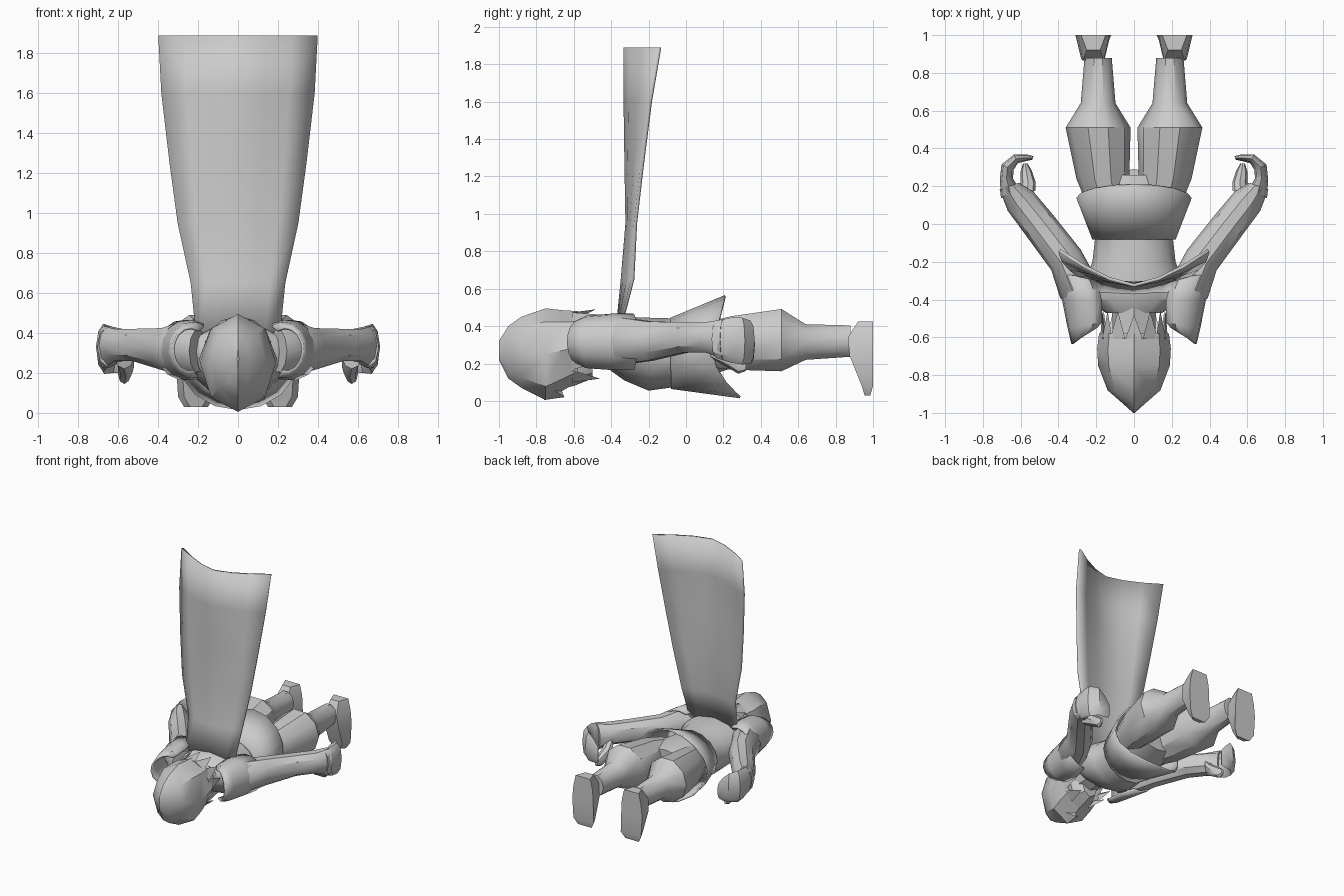
import bpy, math
from math import sin, cos, pi, radians

if "Cube" in bpy.data.objects:
    bpy.data.objects.remove(bpy.data.objects["Cube"])

def finish(name, verts, faces, mirror=False, thick=0, angle=35):
    me = bpy.data.meshes.new(name)
    me.from_pydata(verts, [], faces)
    ob = bpy.data.objects.new(name, me)
    bpy.context.collection.objects.link(ob)
    bpy.ops.object.select_all(action='DESELECT')
    ob.select_set(True)
    bpy.context.view_layer.objects.active = ob
    bpy.ops.object.mode_set(mode='EDIT')
    bpy.ops.mesh.select_all(action='SELECT')
    bpy.ops.mesh.normals_make_consistent(inside=False)
    bpy.ops.object.mode_set(mode='OBJECT')
    bpy.ops.object.shade_smooth_by_angle(angle=radians(angle))
    if thick:
        m = ob.modifiers.new("thickness", 'SOLIDIFY')
        m.thickness, m.offset = thick, 0
    if mirror:
        ob.modifiers.new("mirror", 'MIRROR')
    return ob

def skin(rows, closed=True):
    """Quads between equal rows of points."""
    n = len(rows[0])
    verts = [p for r in rows for p in r]
    faces = [(i*n+j, i*n+(j+1) % n, (i+1)*n+(j+1) % n, (i+1)*n+j)
             for i in range(len(rows)-1) for j in range(n if closed else n-1)]
    return verts, faces

def ring(x, y, z, rx, rz, yaw=0, n=8):
    c, s = cos(radians(yaw)), sin(radians(yaw))
    return [(x+rx*c*cos(2*pi*k/n), y+rx*s*cos(2*pi*k/n), z+rz*sin(2*pi*k/n))
            for k in range(n)]

def loft(name, stations, mirror=False, n=8, caps=True, angle=35, thick=0):
    v, f = skin([ring(*s, n=n) for s in stations])
    if caps:
        f += [tuple(range(n)), tuple(range(len(v)-n, len(v)))]
    return finish(name, v, f, mirror, thick, angle)

# Head: ridged helmet-like skull, face down
loft("head", [(0, -1, .27, .004, .05), (0, -.95, .26, .06, .14), (0, -.88, .26, .14, .19),
              (0, -.75, .25, .19, .245), (0, -.66, .27, .195, .215), (0, -.58, .29, .185, .19)])
loft("face", [(0, -.7, .25, .14, .19), (0, -.6, .23, .13, .15), (0, -.5, .22, .07, .10)])
loft("neck", [(0, -.62, .29, .11, .12), (0, -.36, .3, .12, .12)])

# Hair points around the nape and jaw
v, f = [], []
for deg in (-50, -20, 10, 35, 60, 90, 120, 145, 170, 200, 230):
    a, b, c = (radians(deg + d) for d in (-15, 0, 15))
    tip = -.46 if deg not in (90,) else -.48
    i = len(v)
    v += [(.18*cos(a), -.61, .28+.2*sin(a)), (.18*cos(c), -.61, .28+.2*sin(c)),
          (.15*cos(b), -.61, .28+.15*sin(b)), (.17*cos(b), tip, .28+.21*sin(b))]
    f += [(i, i+1, i+3), (i+1, i+2, i+3), (i+2, i, i+3), (i, i+2, i+1)]
finish("hair_points", v, f)

# Brow point over the face
finish("brow_point", [(-.09, -.74, .08), (.09, -.74, .08), (0, -.76, .005), (0, -.65, .02),
                      (0, -.68, .09)],
       [(0, 2, 3), (2, 1, 3), (0, 3, 4), (1, 4, 3), (0, 4, 1, 2)])

# Torso
loft("torso", [(0, -.47, .31, .15, .09), (0, -.40, .30, .26, .14), (0, -.33, .28, .27, .17),
               (0, -.2, .25, .22, .195), (0, -.02, .26, .2, .18), (0, .14, .29, .25, .15),
               (0, .26, .3, .2, .12)], n=12)

# Tunic skirt: hem pointed at front (below) and back (above)
n = 16
rows = []
for t in (0, .5, 1):
    r = []
    for k in range(n):
        a = 2*pi*k/n
        s = sin(a)
        hem = .14 + (.07*s if s > 0 else .15*s*s)
        top = .47 + .10*t if s > 0 else 0
        rz = (.18 + .1*t) if s > 0 else (.19 + .07*t)
        r.append(((.215 + .085*t)*cos(a), -.08*(1-t) + hem*t, .26 + .02*t + rz*s))
    rows.append(r)
finish("tunic_skirt", *skin(rows), thick=.012)

# Legs
loft("leg", [(.13, .08, .3, .11, .12), (.165, .24, .31, .14, .15), (.19, .51, .325, .172, .175),
             (.19, .64, .315, .092, .1), (.19, .88, .32, .072, .088)], mirror=True, n=10)

# Boots, soles at the far end, toes pointing down
rows = []
for z, y0, y1, x0, x1 in ((.03, .955, .985, .15, .27), (.08, .94, 1, .12, .30),
                          (.24, .875, 1, .125, .31), (.34, .865, 1, .13, .30),
                          (.425, .92, 1, .15, .28)):
    rows.append([(x0, y1, z), (x1, y1, z), (x1-.03, y0, z), (x0+.03, y0, z)])
v, f = skin(rows)
finish("boot", v, f + [(0, 1, 2, 3), (16, 17, 18, 19)], mirror=True)

# Arms
loft("arm", [(.2, -.42, .31, .09, .11, -60), (.30, -.33, .32, .11, .13, -35),
             (.36, -.19, .32, .095, .11, -35), (.505, 0, .34, .09, .085, -37),
             (.60, .12, .34, .085, .085, -37), (.66, .2, .33, .055, .11, -20)],
     mirror=True, n=10)

# Curled hand and thumb
loft("hand", [(.655, .16, .33, .055, .1, -25), (.675, .24, .325, .035, .12, 0),
              (.67, .3, .32, .035, .125, 25), (.625, .345, .315, .025, .115, 65),
              (.57, .35, .29, .018, .09, 100), (.535, .35, .27, .01, .06, 110)], mirror=True)
loft("thumb", [(.57, .15, .28, .055, .06, -30), (.56, .22, .23, .04, .05, 0),
               (.57, .28, .19, .03, .045, 0), (.575, .32, .18, .012, .02, 0)], mirror=True)

# Shoulder guards: open curved shells
rows = []
for y, cx, rx, rz, slant in ((-.635, .24, .085, .11, .06), (-.55, .23, .115, .135, .02),
                             (-.40, .24, .135, .145, 0), (-.26, .27, .135, .145, -.02)):
    rows.append([(cx + rx*cos(a), y + slant*(1-cos(a)), .315 + rz*sin(a))
                 for a in (radians(d) for d in range(-105, 121, 25))])
finish("shoulder_guard", *skin(rows, False), mirror=True, thick=.014)

# Cape rising from the upper back: half width, centre y, edge y, z
rows = []
for z, w, yc, ye in ((.40, .21, -.365, -.35), (.65, .235, -.34, -.285), (.95, .30, -.315, -.27),
                     (1.25, .34, -.32, -.235), (1.6, .38, -.325, -.19), (1.89, .395, -.325, -.14)):
    rows.append([(w*t, yc + (ye-yc)*abs(t)**1.5, z) for t in (-1, -.67, -.33, 0, .33, .67, 1)])
finish("cape", *skin(rows, False), thick=.018)
